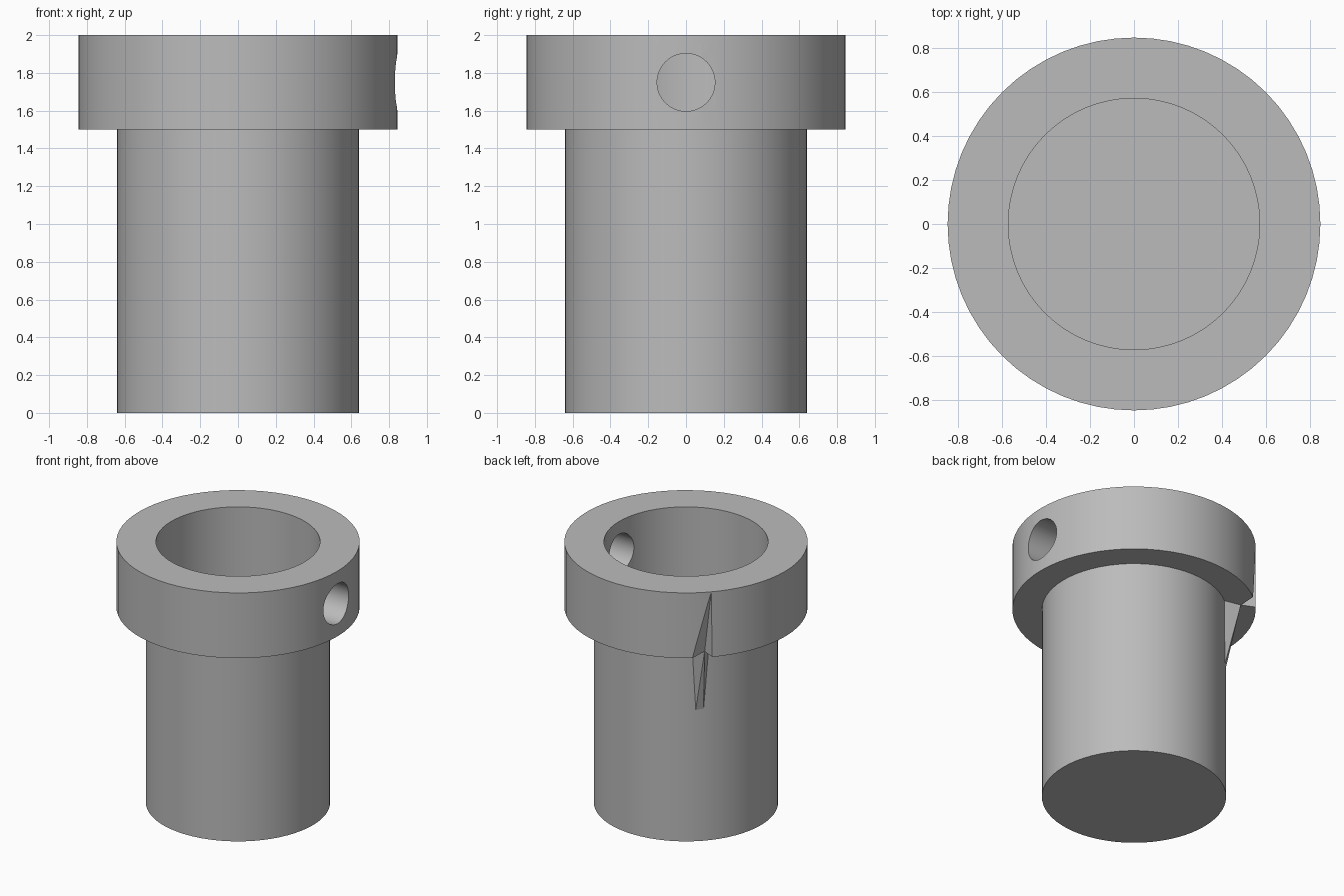
import bpy, bmesh
from math import cos, sin, pi, radians
from mathutils import Vector, Matrix

cube = bpy.data.objects.get("Cube")
if cube:
    bpy.data.objects.remove(cube)

SEGMENTS = 64
TUBE_R, FLANGE_R, BORE_R = 0.64, 0.845, 0.57
HEIGHT, FLANGE_Z, FLOOR_Z = 2.0, 1.5, 0.07

grey = bpy.data.materials.new("plain grey")
grey.use_nodes = True
colour = (0.5, 0.5, 0.5, 1)
grey.diffuse_color = colour
grey.node_tree.nodes["Principled BSDF"].inputs["Base Color"].default_value = colour


def finish(bm, name):
    bmesh.ops.recalc_face_normals(bm, faces=bm.faces)
    mesh = bpy.data.meshes.new(name)
    bm.to_mesh(mesh)
    bm.free()
    mesh.materials.append(grey)
    obj = bpy.data.objects.new(name, mesh)
    bpy.context.collection.objects.link(obj)
    return obj


def lathe(name, profile):
    """Revolve an (r, z) profile and cap its open ends."""
    bm = bmesh.new()
    verts = [bm.verts.new((r, 0, z)) for r, z in profile]
    edges = [bm.edges.new(pair) for pair in zip(verts, verts[1:])]
    bmesh.ops.spin(bm, geom=verts + edges, axis=(0, 0, 1), cent=(0, 0, 0),
                   angle=2 * pi, steps=SEGMENTS, use_merge=True)
    bmesh.ops.remove_doubles(bm, verts=bm.verts, dist=1e-4)
    bmesh.ops.holes_fill(bm, edges=[e for e in bm.edges if e.is_boundary], sides=0)
    return finish(bm, name)


def hull(name, points):
    bm = bmesh.new()
    for p in points:
        bm.verts.new(p)
    bmesh.ops.convex_hull(bm, input=bm.verts)
    return finish(bm, name)


def polar(r, degrees, z):
    a = radians(degrees)
    return Vector((r * cos(a), r * sin(a), z))


def cut(target, cutter):
    mod = target.modifiers.new(cutter.name, "BOOLEAN")
    mod.operation, mod.solver, mod.object = "DIFFERENCE", "EXACT", cutter
    bpy.context.view_layer.objects.active = target
    bpy.ops.object.modifier_apply(modifier=mod.name)
    bpy.data.objects.remove(cutter)


# Flanged cup: closed base, tube, collar and deep bore
body = lathe("flanged_sleeve", [(TUBE_R, 0), (TUBE_R, FLANGE_Z), (FLANGE_R, FLANGE_Z),
                                (FLANGE_R, HEIGHT), (BORE_R, HEIGHT), (BORE_R, FLOOR_Z)])

# Round set-screw hole through one side of the collar
bm = bmesh.new()
bmesh.ops.create_cone(bm, cap_ends=True, segments=SEGMENTS, radius1=0.153, radius2=0.153, depth=0.8,
                      matrix=Matrix.Translation((0.75, 0, 1.75)) @ Matrix.Rotation(pi / 2, 4, "Y"))
cut(body, finish(bm, "screw_hole_cutter"))

# Tapered notch in the rear of the collar, pointed at the top
tip = polar(FLANGE_R, 137, HEIGHT)
inner = polar(0.745, 135, FLANGE_Z)
rim = [polar(FLANGE_R, a, FLANGE_Z) for a in (128, 137.5)]
base = [inner] + [inner + (p - inner) * 1.4 for p in rim]
cut(body, hull("notch_cutter", [tip] + [tip + (p - tip) * 1.05 for p in base]))

# Small wedge under the notch, running down to the tube
rib = hull("notch_rib", [inner] + [polar(TUBE_R - 0.01, a, FLANGE_Z) for a in (128, 140)]
           + [polar(TUBE_R - 0.002, a, 1.0) for a in (131, 136)])

# Smooth round walls, crisp edges
bpy.ops.object.select_all(action="DESELECT")
body.select_set(True)
bpy.context.view_layer.objects.active = body
bpy.ops.object.shade_smooth_by_angle(angle=radians(30))
